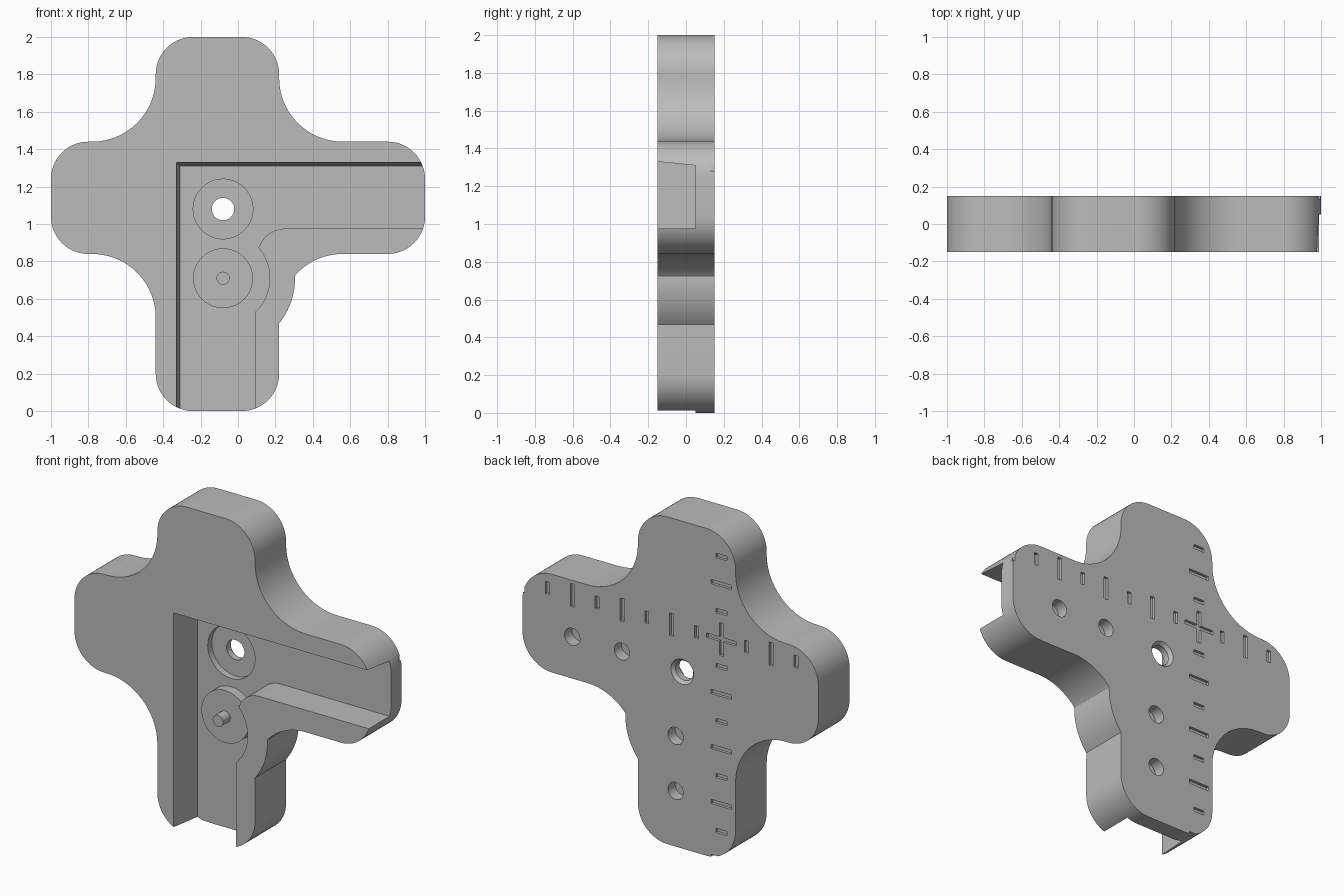
import bpy, bmesh, math

if "Cube" in bpy.data.objects:
    bpy.data.objects.remove(bpy.data.objects["Cube"], do_unlink=True)

grey = bpy.data.materials.new("plain_grey")
grey.use_nodes = True
COLOUR = (0.5, 0.5, 0.5, 1)
grey.diffuse_color = COLOUR
grey.node_tree.nodes["Principled BSDF"].inputs["Base Color"].default_value = COLOUR

BACK, FLOOR, FRONT = 0.15, 0.05, -0.15


def arc(cx, cz, r, a0, a1, n=14):
    steps = [math.radians(a0 + (a1 - a0) * i / n) for i in range(n + 1)]
    return [(cx + r * math.cos(a), cz + r * math.sin(a)) for a in steps]


def circle(cx, cz, r, n=40):
    return arc(cx, cz, r, 0, 360, n)[:-1]


def rect(cx, cz, w, h):
    return [(cx + sx * w / 2, cz + sz * h / 2)
            for sx, sz in ((-1, -1), (1, -1), (1, 1), (-1, 1))]


def loft(bm, *sections):
    """Closed solid through (outline, y) sections."""
    rings = [[bm.verts.new((x, y, z)) for x, z in pts] for pts, y in sections]
    n = len(rings[0])
    for a, b in zip(rings, rings[1:]):
        for i in range(n):
            j = (i + 1) % n
            bm.faces.new((a[i], a[j], b[j], b[i]))
    bm.faces.new(rings[0])
    bm.faces.new(rings[-1][::-1])


def finish(name, bm):
    bmesh.ops.recalc_face_normals(bm, faces=bm.faces)
    mesh = bpy.data.meshes.new(name)
    bm.to_mesh(mesh)
    bm.free()
    mesh.materials.append(grey)
    obj = bpy.data.objects.new(name, mesh)
    bpy.context.collection.objects.link(obj)
    return obj


def activate(obj):
    bpy.ops.object.select_all(action="DESELECT")
    obj.select_set(True)
    bpy.context.view_layer.objects.active = obj


def cut(target, bm, name):
    cutter = finish(name, bm)
    cutter.hide_render = True
    mod = target.modifiers.new(name, "BOOLEAN")
    mod.operation, mod.solver, mod.object = "DIFFERENCE", "EXACT", cutter
    mod.use_self = True
    activate(target)
    bpy.ops.object.modifier_apply(modifier=mod.name)
    bpy.data.objects.remove(cutter, do_unlink=True)


# Cross-shaped plate with rounded arms and a bulge beside the boss
PX, PZ = -0.08, 0.71
R, F = 0.2, 0.34
outline = (
    arc(0.02, 0.2, R, -90, 0)
    + arc(PX, PZ, 0.385, -39, 2)
    + arc(0.56, 0.5, F, 138, 90)
    + arc(0.8, 1.04, R, -90, 0) + arc(0.8, 1.24, R, 0, 90)
    + arc(0.56, 1.78, F, 270, 180)
    + arc(0.02, 1.8, R, 0, 90) + arc(-0.24, 1.8, R, 90, 180)
    + arc(-0.78, 1.78, F, 0, -90)
    + arc(-0.8, 1.24, R, 90, 180) + arc(-0.8, 1.04, R, 180, 270)
    + arc(-0.78, 0.5, F, 90, 0)
    + arc(-0.24, 0.2, R, 180, 270)
)
bm = bmesh.new()
loft(bm, (outline, FRONT), (outline, BACK))
plate = finish("cross_plate", bm)

# L-shaped channel in the front, its two outer walls slightly sloped
inner = ([(0.09, -0.2)] + arc(PX, PZ, 0.25, -47, 42)
         + arc(0.25, 0.83, 0.145, 160, 90) + [(1.2, 0.975)])


def channel(left, top):
    return inner + [(1.2, top), (left, top), (left, -0.2)]


bm = bmesh.new()
loft(bm, (channel(-0.335, 1.335), FRONT - 0.05), (channel(-0.31, 1.31), FLOOR))
cut(plate, bm, "channel_cutter")

# Round recess and chamfered through hole
bm = bmesh.new()
loft(bm, (circle(PX, 1.08, 0.16), -0.1), (circle(PX, 1.08, 0.16), 0.09))
cut(plate, bm, "recess_cutter")
bm = bmesh.new()
loft(bm, (circle(PX, 1.08, 0.06), -0.1), (circle(PX, 1.08, 0.06), 0.13),
     (circle(PX, 1.08, 0.085), 0.16))
cut(plate, bm, "through_hole_cutter")

# Blind holes and engraved scale on the back
OX, OZ, STEP = -0.344, 1.348, 0.168
bm = bmesh.new()
for k in (4, 6):
    for x, z in ((OX + k * STEP, 1.095), (-0.035, OZ - k * STEP)):
        loft(bm, (circle(x, z, 0.052), 0.08), (circle(x, z, 0.052), 0.2))
for k in range(-3, 9):
    length = 0.2 if k == 0 else 0.14 if k % 2 == 0 else 0.075
    for shape in (rect(OX + k * STEP, OZ, 0.026, length),
                  rect(OX, OZ - k * STEP, length, 0.026)):
        loft(bm, (shape, 0.133), (shape, 0.2))
cut(plate, bm, "scale_cutter")

# Raised boss with its pin
bm = bmesh.new()
loft(bm, (circle(PX, PZ, 0.16), -0.01), (circle(PX, PZ, 0.16), FLOOR + 0.005))
boss = finish("round_boss", bm)
bm = bmesh.new()
loft(bm, (circle(PX, PZ, 0.035), -0.08), (circle(PX, PZ, 0.035), 0.0))
pin = finish("boss_pin", bm)

for obj in (plate, boss, pin):
    activate(obj)
    bpy.ops.object.shade_smooth_by_angle(angle=math.radians(25))
